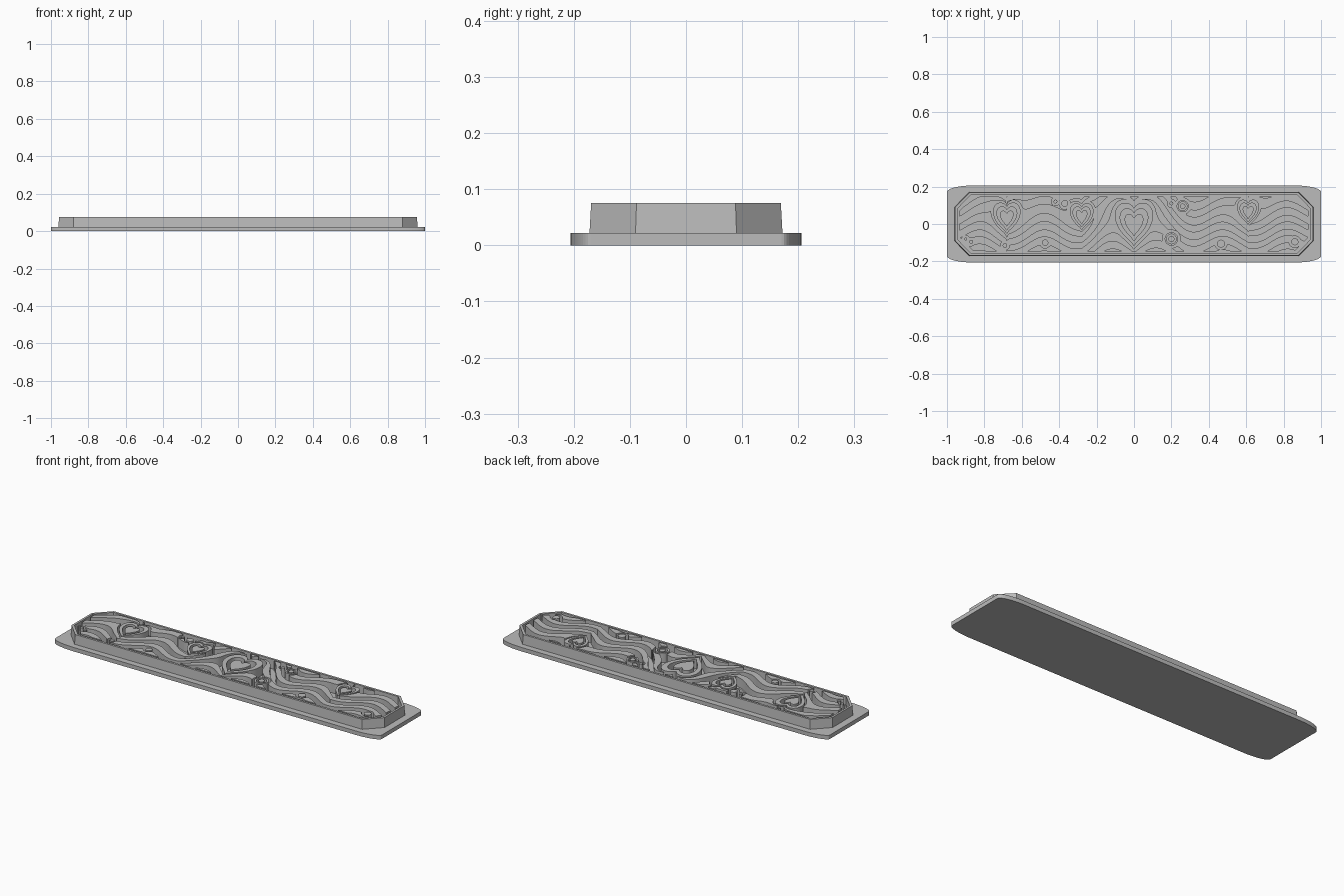
import bpy, bmesh
from math import sin, cos, pi, sqrt, exp, hypot
from mathutils import Matrix

cube = bpy.data.objects.get("Cube")
if cube:
    bpy.data.objects.remove(cube, do_unlink=True)

grey = bpy.data.materials.new("plain grey")
grey.use_nodes = True
colour = (0.5, 0.5, 0.5, 1)
grey.diffuse_color = colour
grey.node_tree.nodes["Principled BSDF"].inputs["Base Color"].default_value = colour

FLOOR, TOP = 0.022, 0.075


def finish(name, bm, fix_normals=True):
    if fix_normals:
        bmesh.ops.recalc_face_normals(bm, faces=bm.faces)
    mesh = bpy.data.meshes.new(name)
    bm.to_mesh(mesh)
    bm.free()
    mesh.materials.append(grey)
    obj = bpy.data.objects.new(name, mesh)
    bpy.context.collection.objects.link(obj)
    return obj


def loft(name, rings, capped):
    """Join matching outlines (points, z); cap the ends or close the loop."""
    bm = bmesh.new()
    loops = [[bm.verts.new((x, y, z)) for x, y in pts] for pts, z in rings]
    pairs = list(zip(loops, loops[1:]))
    if capped:
        bm.faces.new(loops[0])
        bm.faces.new(loops[-1])
    else:
        pairs.append((loops[-1], loops[0]))
    for a, b in pairs:
        for i in range(len(a)):
            j = (i + 1) % len(a)
            bm.faces.new((a[i], a[j], b[j], b[i]))
    return finish(name, bm)


def mirrored(corner):
    """Repeat one corner's points round all four corners, in order."""
    pts = list(corner)
    pts += [(-x, y) for x, y in reversed(corner)]
    pts += [(-x, -y) for x, y in corner]
    pts += [(x, -y) for x, y in reversed(corner)]
    return pts


def relief(name, field, x0, x1, y0, y1, step, top):
    """Raise the region where field > 0, with a clean contoured border."""
    nx, ny = int((x1 - x0) / step) + 1, int((y1 - y0) / step) + 1
    grid = {}
    for i in range(nx + 1):
        for j in range(ny + 1):
            x, y = x0 + i * step, y0 + j * step
            grid[i, j] = (x, y, field(x, y))
    bm = bmesh.new()
    verts = {}

    def vert(x, y):
        key = (round(x, 5), round(y, 5))
        if key not in verts:
            verts[key] = bm.verts.new((x, y, FLOOR))
        return verts[key]

    for i in range(nx):
        for j in range(ny):
            a, b, c, d = (grid[i, j], grid[i + 1, j],
                          grid[i + 1, j + 1], grid[i, j + 1])
            for tri in ((a, b, c), (a, c, d)):
                poly = []
                for p, q in zip(tri, tri[1:] + tri[:1]):
                    if p[2] > 0:
                        poly.append(vert(p[0], p[1]))
                    if (p[2] > 0) != (q[2] > 0):
                        p, q = sorted((p, q))
                        t = p[2] / (p[2] - q[2])
                        poly.append(vert(p[0] + t * (q[0] - p[0]),
                                         p[1] + t * (q[1] - p[1])))
                poly = list(dict.fromkeys(poly))
                if len(poly) > 2 and not bm.faces.get(poly):
                    bm.faces.new(poly)
    bmesh.ops.remove_doubles(bm, verts=bm.verts, dist=0.0002)
    out = bmesh.ops.extrude_face_region(bm, geom=bm.faces[:])
    raised = [g for g in out["geom"] if isinstance(g, bmesh.types.BMVert)]
    bmesh.ops.translate(bm, verts=raised, vec=(0, 0, top - FLOOR))
    return finish(name, bm, False)


# Base plate with shallow elliptical corners
arc = [i * pi / 24 for i in range(13)]
plate = mirrored([(0.86 + 0.14 * cos(a), 0.17 + 0.036 * sin(a)) for a in arc])
loft("base_plate", [(plate, 0), (plate, FLOOR)], True)


# Clipped-corner rim, leaning in slightly
def octagon(inset):
    cut = 0.6 * inset
    return mirrored([(0.96 - inset, 0.09 - cut), (0.88 - cut, 0.172 - inset)])


loft("rim_wall", [(octagon(0), FLOOR), (octagon(0.003), TOP),
                  (octagon(0.015), TOP), (octagon(0.015), FLOOR)], False)

# Hearts: centre x, centre y, half width
hearts = [(0, -0.025, 0.1), (-0.68, 0.015, 0.072),
          (-0.28, 0.025, 0.062), (0.61, 0.05, 0.058)]


def heart_level(heart, x, y):
    hx, hy, size = heart
    u, v = abs(x - hx) / size, (y - hy) / size
    return hypot(u, v - 0.7 * sqrt(u))


for n, h in enumerate(hearts):
    def rings(x, y, h=h):
        q = heart_level(h, x, y)
        return max(0.5 - q, 0.14 - abs(q - 0.88))
    hx, hy, s = h
    relief(f"heart_{n + 1}", rings, hx - 1.2 * s, hx + 1.2 * s,
           hy - 1.2 * s, hy + 1.6 * s, s / 22, TOP)

# Round studs and ringed studs: x, y, radius
studs = [(-0.42, 0.12, 0.01), (-0.37, 0.11, 0.018), (-0.9, -0.08, 0.008),
         (-0.87, -0.095, 0.01), (-0.69, -0.115, 0.012), (-0.475, -0.1, 0.017),
         (0.2, 0.11, 0.01), (0.465, -0.105, 0.021), (0.86, -0.095, 0.019)]
targets = [(0.26, 0.095, 0.032), (0.2, -0.08, 0.036)]


def stud(name, x, y, r):
    bm = bmesh.new()
    bmesh.ops.create_cone(bm, cap_ends=True, segments=24, radius1=r, radius2=r,
                          depth=TOP - FLOOR,
                          matrix=Matrix.Translation((x, y, (TOP + FLOOR) / 2)))
    finish(name, bm)


def circle(x, y, r):
    return [(x + r * cos(i * pi / 16), y + r * sin(i * pi / 16))
            for i in range(32)]


for n, (x, y, r) in enumerate(studs):
    stud(f"stud_{n + 1}", x, y, r)
for n, (x, y, r) in enumerate(targets):
    stud(f"ringed_stud_{n + 1}", x, y, 0.45 * r)
    outer, inner = circle(x, y, r), circle(x, y, 0.72 * r)
    loft(f"stud_ring_{n + 1}", [(outer, FLOOR), (outer, TOP),
                                (inner, TOP), (inner, FLOOR)], False)


# Wavy ribbons that stream around the hearts
def ribbons(x, y):
    ax, ay = abs(x), abs(y)
    edge = min(0.148 - ay, 0.933 - ax, 1.005 - ax - ay)
    if edge <= -0.02:
        return edge
    flow = y - 0.03 * sin(2 * pi * ax / 0.34 - 1) - 0.09 * exp(-(ax / 0.2) ** 2)
    for h in hearts:
        q = heart_level(h, x, y)
        flow -= 0.9 * (y - h[1]) / max(q, 0.6) ** 2
        edge = min(edge, (q - 1.17) * h[2])
    for sx, sy, r in studs + targets:
        edge = min(edge, hypot(x - sx, y - sy) - r - 0.012)
    return min(edge, 0.012 * cos(2 * pi * flow / 0.07))


relief("wavy_ribbons", ribbons, -0.95, 0.95, -0.156, 0.156, 0.006, TOP)
